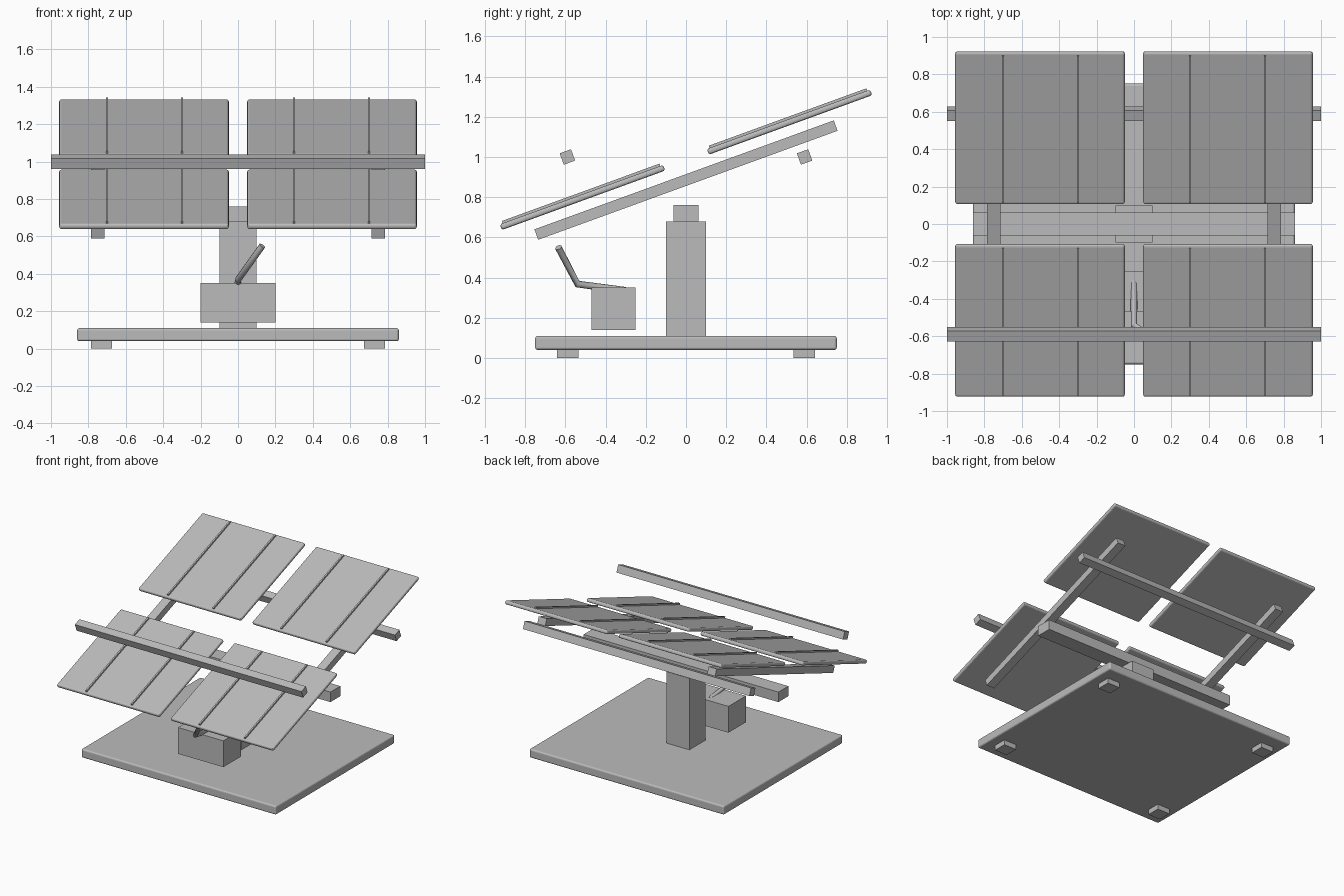
import bpy, bmesh, math
from mathutils import Vector, Matrix

if "Cube" in bpy.data.objects:
    bpy.data.objects.remove(bpy.data.objects["Cube"])

TILT = math.radians(20)
ROT = Matrix.Rotation(TILT, 4, 'X')

grey = bpy.data.materials.new("plain_grey")
grey.diffuse_color = (0.5, 0.5, 0.5, 1)
grey.use_nodes = True
grey.node_tree.nodes["Principled BSDF"].inputs["Base Color"].default_value = grey.diffuse_color


def finish(name, bm, bevel=0.0):
    mesh = bpy.data.meshes.new(name)
    bmesh.ops.recalc_face_normals(bm, faces=bm.faces)
    bm.to_mesh(mesh)
    bm.free()
    mesh.materials.append(grey)
    ob = bpy.data.objects.new(name, mesh)
    bpy.context.collection.objects.link(ob)
    if bevel:
        mod = ob.modifiers.new("rounded_edges", 'BEVEL')
        mod.width = bevel
        mod.segments = 3
    return ob


def box(name, centre, size, tilted=False, bevel=0.0):
    bm = bmesh.new()
    bmesh.ops.create_cube(bm, size=1, matrix=Matrix.Diagonal((*size, 1)))
    ob = finish(name, bm, bevel)
    ob.matrix_world = Matrix.Translation(centre) @ (ROT if tilted else Matrix.Identity(4))
    return ob


def on_slope(x, along, up, origin_z):
    """Point on the tilted plane through (0, 0, origin_z)."""
    return Vector((0, 0, origin_z)) + ROT @ Vector((x, along, up))


# Base plate and feet
box("base_plate", (0, 0, 0.075), (1.72, 1.50, 0.07), bevel=0.012)
for sx in (-1, 1):
    for sy in (-1, 1):
        box("foot", (sx * 0.73, sy * 0.588, 0.0225), (0.11, 0.107, 0.045))

# Post and cross beam
box("post", (0, 0, 0.39), (0.20, 0.20, 0.58))
box("cross_beam", (0, 0, 0.72), (1.72, 0.125, 0.08))

# Control box
box("control_box", (0, -0.36, 0.245), (0.40, 0.22, 0.21))

# Bent crank handle
path = [(0, -0.30, 0.335), (0, -0.54, 0.368), (0.13, -0.635, 0.55)]
curve = bpy.data.curves.new("crank_handle", 'CURVE')
curve.dimensions = '3D'
curve.bevel_depth = 0.018
curve.bevel_resolution = 2
curve.use_fill_caps = True
spline = curve.splines.new('POLY')
spline.points.add(len(path) - 1)
for p, co in zip(spline.points, path):
    p.co = (*co, 1)
curve.materials.append(grey)
bpy.context.collection.objects.link(bpy.data.objects.new("crank_handle", curve))

# Tilted support arms
for sx in (-1, 1):
    box("support_arm", (sx * 0.75, 0, 0.885), (0.07, 1.585, 0.055), tilted=True)

# Horizontal rails, both at the same height
for sy in (-1, 1):
    box("rail", (0, sy * 0.59, 1.0), (2.0, 0.06, 0.06), tilted=True)

# Four panels with two thin ribs each
for sx in (-1, 1):
    for sy in (-1, 1):
        along = sy * 0.515 / math.cos(TILT)
        box("panel", on_slope(sx * 0.5025, along, 0, 0.986),
            (0.907, 0.865, 0.03), tilted=True, bevel=0.012)
        for rx in (0.30, 0.70):
            box("panel_rib", on_slope(sx * rx, along, 0.018, 0.986),
                (0.012, 0.835, 0.018), tilted=True)
